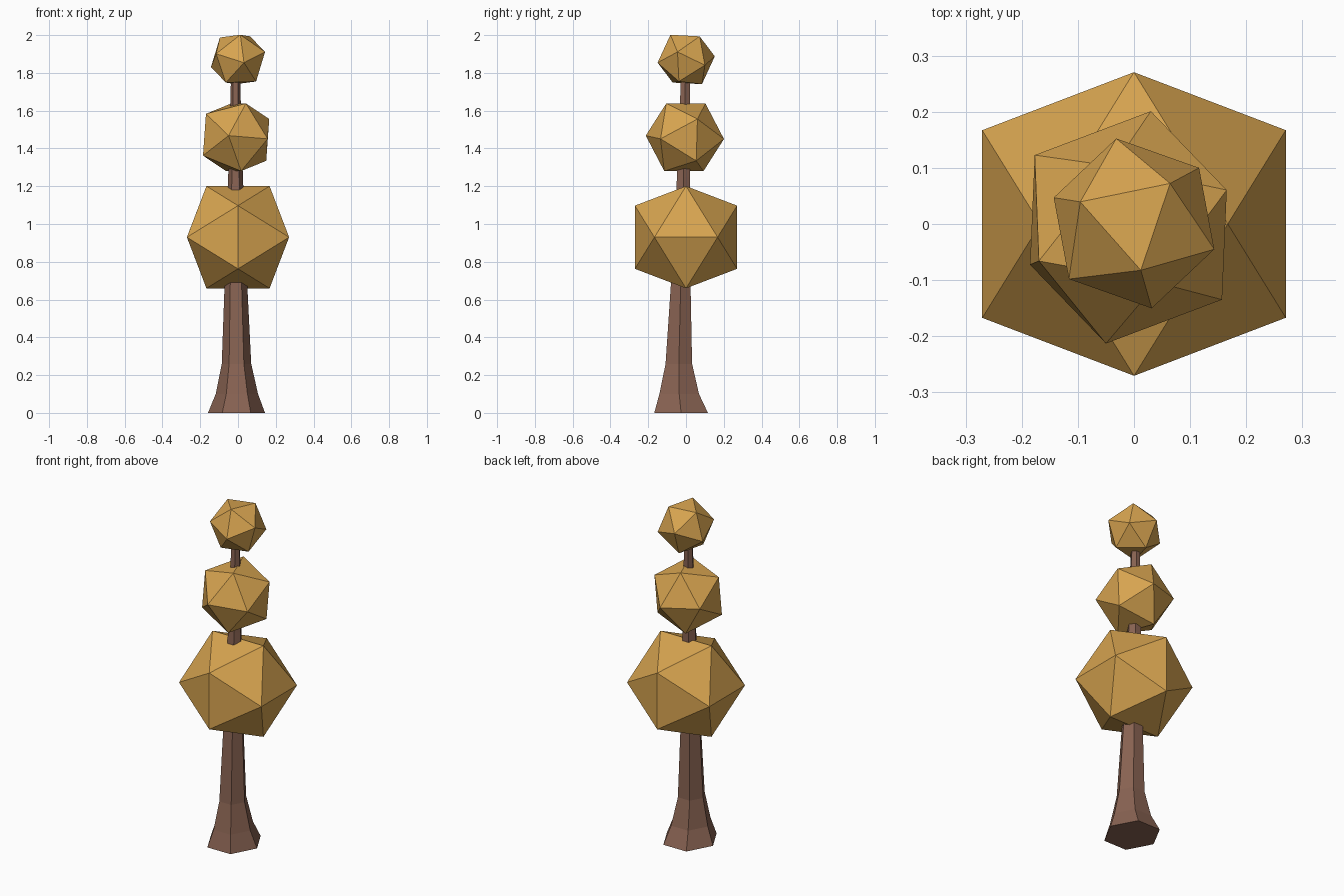
import bpy, bmesh, math
from mathutils import Vector

if "Cube" in bpy.data.objects:
    bpy.data.objects.remove(bpy.data.objects["Cube"])


def material(name, rgb):
    m = bpy.data.materials.new(name)
    m.diffuse_color = (*rgb, 1)
    m.use_nodes = True
    m.node_tree.nodes["Principled BSDF"].inputs["Base Color"].default_value = m.diffuse_color
    return m


leaf = material("golden_leaves", (0.68, 0.37, 0.08))
bark = material("brown_bark", (0.25, 0.125, 0.085))


def add_object(name, bm, mat):
    bmesh.ops.recalc_face_normals(bm, faces=bm.faces[:])
    mesh = bpy.data.meshes.new(name)
    bm.to_mesh(mesh)
    bm.free()
    mesh.materials.append(mat)
    ob = bpy.data.objects.new(name, mesh)
    bpy.context.collection.objects.link(ob)
    return ob


def icosahedron(name, centre, radius, corner, neighbour):
    """Icosahedron turned so two adjacent corners point the given ways."""
    w = Vector(corner).normalized()
    n = Vector(neighbour)
    u = (n - w * n.dot(w)).normalized()
    v = w.cross(u)
    dirs = [w]
    for i in range(5):
        a = math.radians(72 * i)
        dirs.append((w + 2 * (u * math.cos(a) + v * math.sin(a))) / math.sqrt(5))
    bm = bmesh.new()
    for d in dirs:
        for s in (1, -1):
            bm.verts.new(Vector(centre) + d * radius * s)
    bmesh.ops.convex_hull(bm, input=bm.verts[:])
    return add_object(name, bm, leaf)


# Three balls of foliage, each turned differently
icosahedron("lower_foliage", (0, 0, 0.93), 0.318, (0.27, 0.167, 0), (0.27, -0.167, 0))
icosahedron("middle_foliage", (-0.01, -0.006, 1.459), 0.211,
            (-0.04, -0.207, 0.009), (0.165, -0.128, -0.008))
icosahedron("top_foliage", (0, 0.001, 1.871), 0.1555,
            (0.143, -0.046, 0.04), (0.034, -0.151, -0.016))

# Six-sided trunk flaring at the foot: z, centre x, centre y, radius x, radius y
rings = [(0.0, -0.008, -0.026, 0.151, 0.164),
         (0.10, -0.006, -0.036, 0.112, 0.121),
         (0.26, -0.008, -0.038, 0.078, 0.081),
         (0.68, -0.011, -0.028, 0.060, 0.060),
         (1.25, -0.013, -0.013, 0.039, 0.040),
         (1.85, -0.013, -0.002, 0.022, 0.025)]
bm = bmesh.new()
loops = [[bm.verts.new((cx + rx * math.cos(math.pi / 3 * i),
                        cy + ry * math.sin(math.pi / 3 * i), z)) for i in range(6)]
         for z, cx, cy, rx, ry in rings]
for lo, hi in zip(loops, loops[1:]):
    for i in range(6):
        j = (i + 1) % 6
        bm.faces.new((lo[i], lo[j], hi[j], hi[i]))
bm.faces.new(loops[0])
bm.faces.new(loops[-1])
add_object("trunk", bm, bark)
